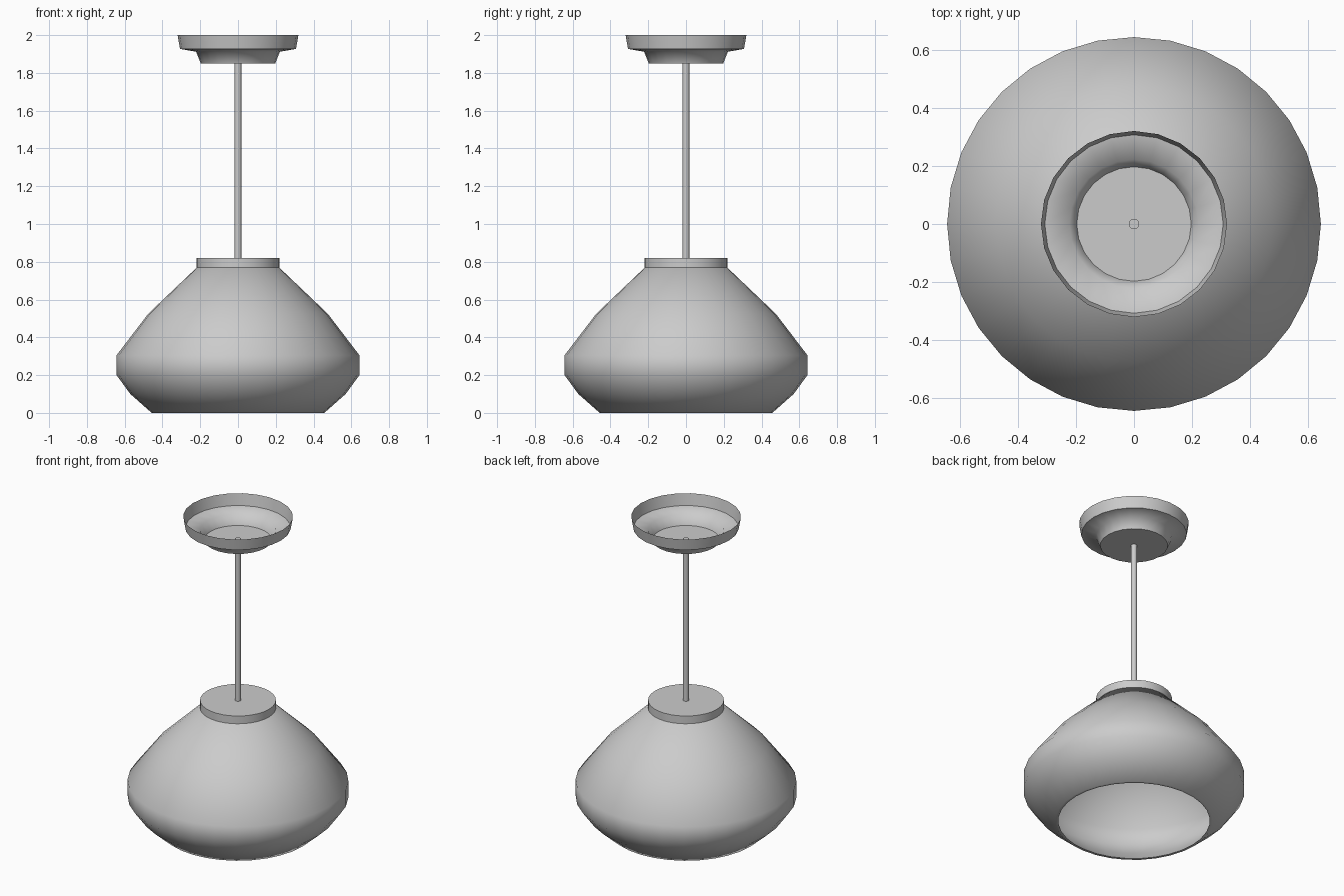
import bpy
import bmesh
import math

cube = bpy.data.objects.get("Cube")
if cube:
    bpy.data.objects.remove(cube, do_unlink=True)

# One flat grey for the whole lamp
grey = bpy.data.materials.new("light_grey")
grey.use_nodes = True
colour = (0.6, 0.6, 0.6, 1)
grey.diffuse_color = colour
grey.node_tree.nodes["Principled BSDF"].inputs["Base Color"].default_value = colour


def lathe(name, profile, sides, closed=False, cap_start=False, cap_end=False, smooth=60):
    """Turn a profile of (radius, height) points around the z axis."""
    bm = bmesh.new()
    rings = []
    for radius, height in profile:
        angles = [2 * math.pi * i / sides for i in range(sides)]
        rings.append([bm.verts.new((radius * math.cos(a), radius * math.sin(a), height))
                      for a in angles])
    pairs = list(zip(rings, rings[1:]))
    if closed:
        pairs.append((rings[-1], rings[0]))
    for low, high in pairs:
        for i in range(sides):
            j = (i + 1) % sides
            bm.faces.new((low[i], low[j], high[j], high[i]))
    if cap_start:
        bm.faces.new(rings[0][::-1])
    if cap_end:
        bm.faces.new(rings[-1])
    if closed or (cap_start and cap_end):
        bmesh.ops.recalc_face_normals(bm, faces=bm.faces)
    mesh = bpy.data.meshes.new(name)
    bm.to_mesh(mesh)
    bm.free()
    mesh.materials.append(grey)
    obj = bpy.data.objects.new(name, mesh)
    bpy.context.collection.objects.link(obj)
    bpy.ops.object.select_all(action="DESELECT")
    obj.select_set(True)
    bpy.context.view_layer.objects.active = obj
    bpy.ops.object.shade_smooth_by_angle(angle=math.radians(smooth))
    return obj


# Shade: thin shell, open underneath
outer = [(0.457, 0), (0.57, 0.10), (0.643, 0.20), (0.643, 0.305), (0.475, 0.525), (0.218, 0.77)]
wall = 0.016
inner = [(r - wall, z) for r, z in reversed(outer)]
lathe("shade", outer + inner, 32, closed=True, smooth=50)

# Disc that closes the top of the shade
lathe("shade_cap", [(0.221, 0.77), (0.221, 0.82)], 32, cap_start=True, cap_end=True)

# Hanging rod, its end just showing inside the canopy
lathe("rod", [(0.018, 0.80), (0.018, 1.856)], 16, cap_start=True, cap_end=True)

# Ceiling canopy: stepped dish, open on top
lathe("canopy", [(0.197, 1.85), (0.222, 1.912), (0.307, 1.927), (0.32, 2.0)], 24,
      cap_start=True)
